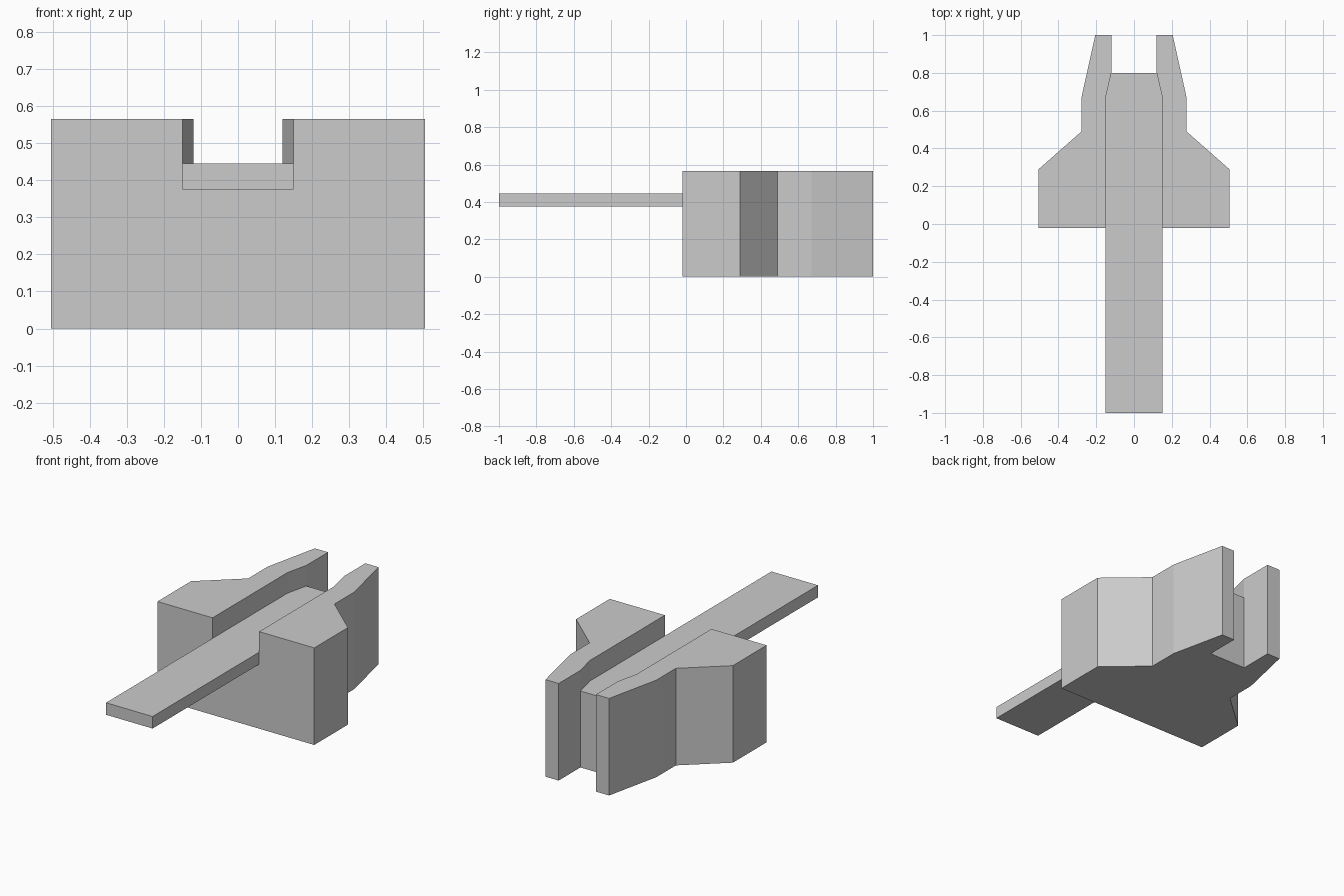
import bpy
import bmesh

default_cube = bpy.data.objects.get("Cube")
if default_cube:
    bpy.data.objects.remove(default_cube, do_unlink=True)

# Single plain grey material
grey = bpy.data.materials.new("plain grey")
grey.use_nodes = True
colour = (0.6, 0.6, 0.6, 1)
grey.diffuse_color = colour
grey.node_tree.nodes["Principled BSDF"].inputs["Base Color"].default_value = colour


def prism(name, half_profile, bottom, top):
    """Mirror a right-hand outline across x = 0 and extrude it upwards."""
    outline = half_profile + [(-x, y) for x, y in reversed(half_profile)]
    bm = bmesh.new()
    face = bm.faces.new([bm.verts.new((x, y, bottom)) for x, y in outline])
    result = bmesh.ops.extrude_face_region(bm, geom=[face])
    raised = [v for v in result["geom"] if isinstance(v, bmesh.types.BMVert)]
    bmesh.ops.translate(bm, verts=raised, vec=(0, 0, top - bottom))
    bmesh.ops.recalc_face_normals(bm, faces=bm.faces)
    mesh = bpy.data.meshes.new(name)
    bm.to_mesh(mesh)
    bm.free()
    mesh.materials.append(grey)
    obj = bpy.data.objects.new(name, mesh)
    bpy.context.collection.objects.link(obj)
    return obj


FRONT, SLOT_FLOOR, HEIGHT = -0.02, 0.445, 0.565

# Stepped body with two rear prongs
body = prism("body", [(0.505, FRONT), (0.505, 0.29), (0.278, 0.49), (0.278, 0.67),
                      (0.205, 1.0), (0.12, 1.0), (0.12, 0.8)], 0, HEIGHT)

# Channel along the top, tapering towards the prongs
channel = prism("channel_cutter", [(0.15, FRONT - 0.1), (0.15, 0.67), (0.12, 0.8)],
                SLOT_FLOOR, HEIGHT + 0.1)
channel.hide_render = True
channel.hide_viewport = True
cut = body.modifiers.new("channel", "BOOLEAN")
cut.operation = "DIFFERENCE"
cut.solver = "EXACT"
cut.object = channel

# Flat tongue flush with the channel floor
prism("tongue", [(0.15, -1.0), (0.15, FRONT)], 0.375, SLOT_FLOOR)
